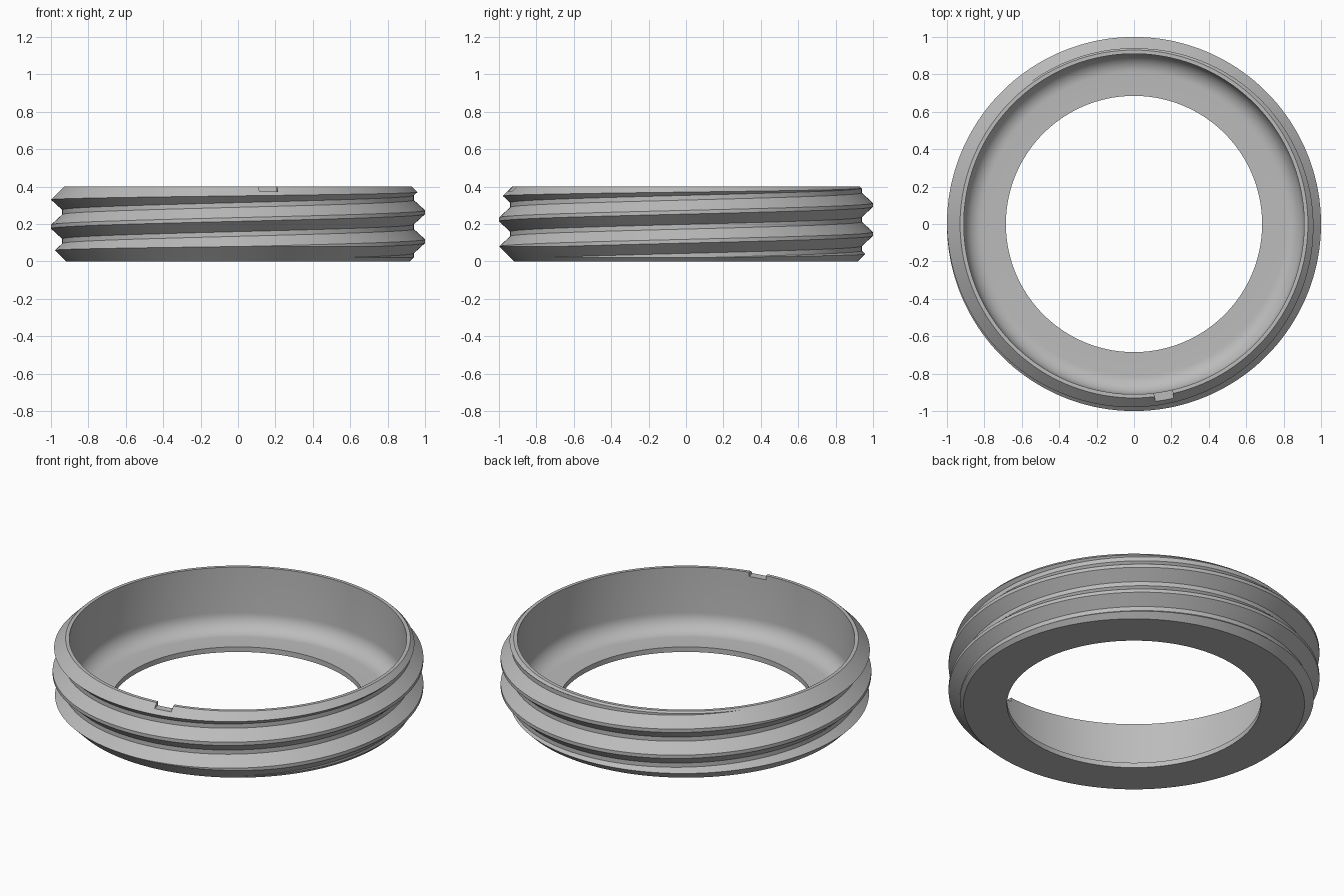
import bpy, bmesh, math

if "Cube" in bpy.data.objects:
    bpy.data.objects.remove(bpy.data.objects["Cube"], do_unlink=True)

SEGMENTS = 180
PITCH, CREST_Z = 0.155, 0.108
ROOT, CREST = 0.94, 1.0
HEIGHT = 0.4

grey = bpy.data.materials.new("plain grey")
grey.use_nodes = True
colour = (0.5, 0.5, 0.5, 1)
grey.diffuse_color = colour
grey.node_tree.nodes["Principled BSDF"].inputs["Base Color"].default_value = colour


def polar(r, angle, z):
    return (r * math.cos(angle), r * math.sin(angle), z)


def finish(bm, name):
    bmesh.ops.recalc_face_normals(bm, faces=bm.faces)
    mesh = bpy.data.meshes.new(name)
    bm.to_mesh(mesh)
    bm.free()
    mesh.materials.append(grey)
    obj = bpy.data.objects.new(name, mesh)
    bpy.context.collection.objects.link(obj)
    return obj


def lathe(name, profile):
    """Revolve a closed (radius, z) outline around z."""
    bm = bmesh.new()
    rings = [[bm.verts.new(polar(r, math.tau * i / SEGMENTS, z)) for r, z in profile]
             for i in range(SEGMENTS)]
    count = len(profile)
    for i in range(SEGMENTS):
        a, b = rings[i], rings[(i + 1) % SEGMENTS]
        for k in range(count):
            n = (k + 1) % count
            bm.faces.new((a[k], b[k], b[n], a[n]))
    return finish(bm, name)


def helical_core(name):
    """Solid threaded bar, longer than the ring at both ends."""
    tooth = [(ROOT, -0.065), (CREST, -0.01), (CREST, 0.01), (ROOT, 0.065)]
    step = len(tooth)
    profile = [(r, CREST_Z + dz + turn * PITCH)
               for turn in range(-3, 5) for r, dz in tooth]
    bm = bmesh.new()
    cols = []
    for i in range(SEGMENTS):
        rise = PITCH * i / SEGMENTS
        cols.append([bm.verts.new(polar(r, math.tau * i / SEGMENTS, z + rise))
                     for r, z in profile])
    # After a full turn the profile meets itself one pitch higher
    first_extra = [bm.verts.new(polar(r, 0, z + PITCH)) for r, z in profile[-step:]]
    cols.append(cols[0][step:] + first_extra)
    for a, b in zip(cols, cols[1:]):
        for k in range(len(profile) - 1):
            bm.faces.new((a[k], b[k], b[k + 1], a[k + 1]))
    # Cap both spiral ends with fans to the axis
    low = bm.verts.new((0, 0, -0.8))
    high = bm.verts.new((0, 0, 1.3))
    for e in [e for e in bm.edges if e.is_boundary]:
        tip = low if e.verts[0].co.z < HEIGHT / 2 else high
        bm.faces.new((e.verts[0], e.verts[1], tip))
    return finish(bm, name)


def combine(target, tool, operation):
    mod = target.modifiers.new("cut", 'BOOLEAN')
    mod.operation, mod.solver, mod.object = operation, 'EXACT', tool
    bpy.context.view_layer.objects.active = target
    bpy.ops.object.modifier_apply(modifier=mod.name)
    bpy.data.objects.remove(tool, do_unlink=True)


# Ring body: chamfered outside, straight bore, filleted floor with a round hole
fillet = [(0.81 + 0.1 * math.cos(t), 0.13 + 0.1 * math.sin(t))
          for t in (-math.pi / 2 * k / 10 for k in range(11))]
outline = [(0.92, 0), (1.03, 0.11), (1.03, 0.30), (0.93, HEIGHT), (0.91, HEIGHT)]
outline += fillet + [(0.685, 0.03), (0.685, 0)]
ring = lathe("threaded_ring", outline)

# Outer screw thread
combine(ring, helical_core("thread_core"), 'INTERSECT')

# Small notch through the top rim at the front
bm = bmesh.new()
bmesh.ops.create_cube(bm, size=1)
notch = finish(bm, "notch_cutter")
notch.scale = (0.1, 0.2, 0.05)
notch.location = (0.16, -0.92, HEIGHT)
notch.rotation_euler.z = math.atan2(0.16, 0.92)
bpy.context.view_layer.update()
combine(ring, notch, 'DIFFERENCE')

# Smooth round surfaces, crisp edges
bpy.ops.object.select_all(action='DESELECT')
ring.select_set(True)
bpy.context.view_layer.objects.active = ring
bpy.ops.object.shade_smooth_by_angle(angle=math.radians(25))
